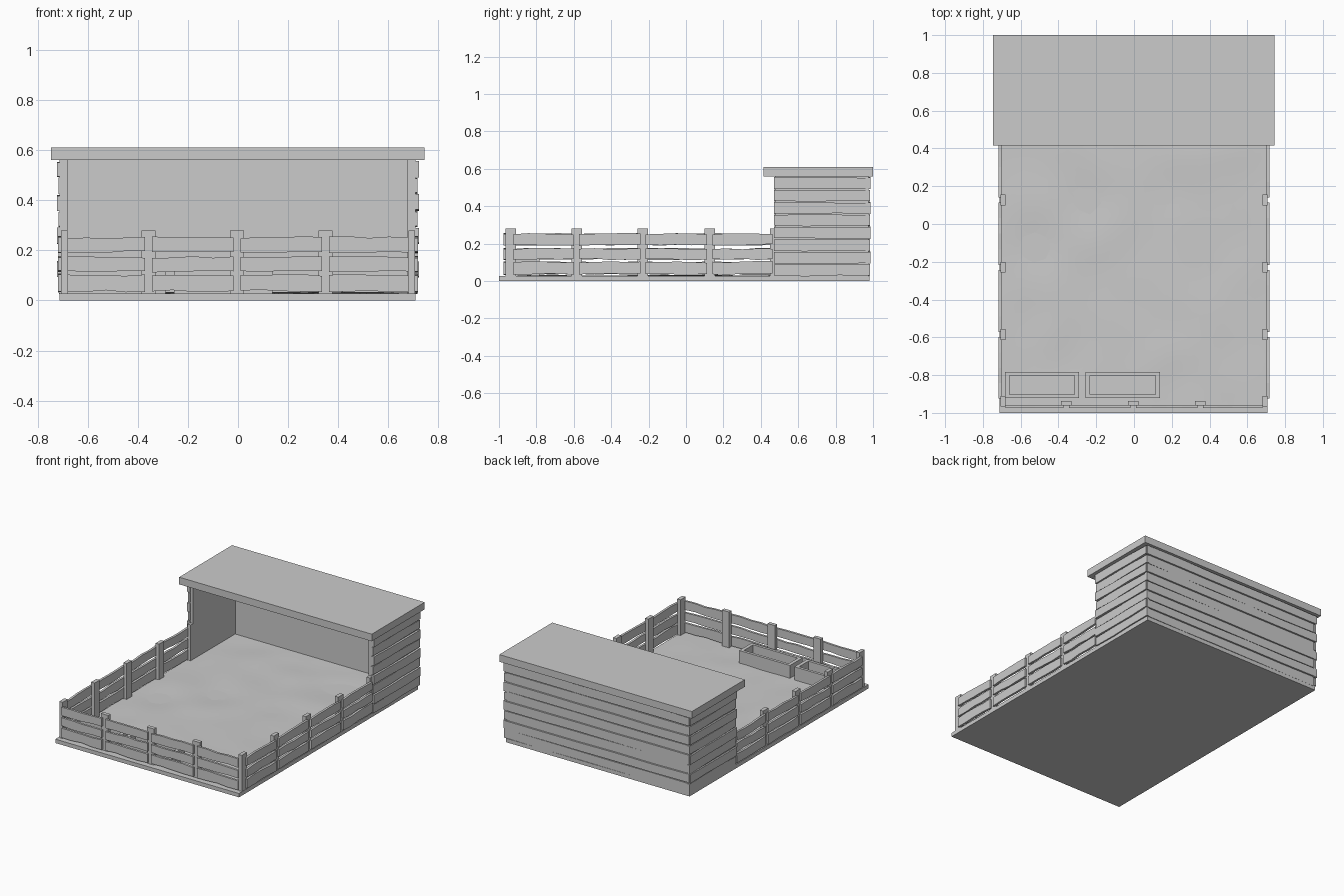
import bpy, bmesh, math, random
from mathutils import Vector, noise

if "Cube" in bpy.data.objects:
    bpy.data.objects.remove(bpy.data.objects["Cube"])

random.seed(4)


def mesh_object(name, bm):
    bmesh.ops.recalc_face_normals(bm, faces=bm.faces)
    me = bpy.data.meshes.new(name)
    bm.to_mesh(me)
    bm.free()
    ob = bpy.data.objects.new(name, me)
    bpy.context.collection.objects.link(ob)
    return ob


def box(name, x0, x1, y0, y1, z0, z1):
    bm = bmesh.new()
    bmesh.ops.create_cube(bm, size=1)
    for v in bm.verts:
        v.co = Vector(((x0 + x1) / 2 + v.co.x * (x1 - x0),
                       (y0 + y1) / 2 + v.co.y * (y1 - y0),
                       (z0 + z1) / 2 + v.co.z * (z1 - z0)))
    return mesh_object(name, bm)


def board(name, a, b, depth0, depth1, z0, z1, along_x, wobble=0.005, cuts=4):
    """Rough-sawn board: rectangular rings along its length with uneven edges."""
    bm = bmesh.new()
    rings = []
    tilt = random.uniform(-wobble, wobble)
    for i in range(cuts + 1):
        t = a + (b - a) * i / cuts
        lo = z0 + random.uniform(-wobble, wobble) * 0.8 + tilt * (i / cuts - 0.5)
        hi = z1 + random.uniform(-wobble, wobble) * 0.8 + tilt * (i / cuts - 0.5)
        ring = []
        for d, z in ((depth0, lo), (depth1, lo), (depth1, hi), (depth0, hi)):
            ring.append(bm.verts.new((t, d, z) if along_x else (d, t, z)))
        rings.append(ring)
    for r, s in zip(rings, rings[1:]):
        for k in range(4):
            bm.faces.new((r[k], r[(k + 1) % 4], s[(k + 1) % 4], s[k]))
    bm.faces.new(rings[0])
    bm.faces.new(rings[-1])
    return mesh_object(name, bm)


# Base slab and softly uneven soil surface
box("base_slab", -0.713, 0.708, -1.0, 0.98, 0.0, 0.027)
bm = bmesh.new()
bmesh.ops.create_grid(bm, x_segments=24, y_segments=32, size=1)
for v in bm.verts:
    edge = min(1, 5 * (1 - max(abs(v.co.x), abs(v.co.y))))
    x, y = v.co.x * 0.70, v.co.y * 0.95 - 0.01
    v.co = Vector((x, y, 0.030 + 0.009 * edge * noise.noise(Vector((x * 4, y * 4, 1)))))
soil = mesh_object("soil_surface", bm)
for p in soil.data.polygons:
    p.use_smooth = True

# Fence posts: sides (including corners), then front
SIDE_Y = [-0.938, -0.585, -0.23, 0.127, 0.477]
FRONT_X = [-0.695, -0.358, -0.004, 0.35, 0.695]
for s in (-1, 1):
    for y in SIDE_Y:
        a, b = sorted((s * 0.68, s * 0.706))
        box("side_post", a, b, y - 0.028, y + 0.028, 0.02, 0.28)
for x in FRONT_X[1:-1]:
    box("front_post", x - 0.028, x + 0.028, -0.962, -0.936, 0.02, 0.28)

# Three rails per fence bay, fixed to the outside of the posts
RAILS = [(0.037, 0.102), (0.116, 0.173), (0.193, 0.252)]
for z0, z1 in RAILS:
    for y0, y1 in zip(SIDE_Y, SIDE_Y[1:]):
        for s in (-1, 1):
            board("side_rail", y0 + 0.014, y1 - 0.014, s * 0.702, s * 0.718, z0, z1, False)
    for x0, x1 in zip(FRONT_X, FRONT_X[1:]):
        board("front_rail", x0 + 0.014, x1 - 0.014, -0.975, -0.960, z0, z1, True)

# Shelter inner walls
box("left_wall", -0.712, -0.68, 0.475, 0.975, 0.02, 0.565)
box("right_wall", 0.677, 0.708, 0.475, 0.975, 0.02, 0.565)
box("back_wall", -0.70, 0.70, 0.945, 0.975, 0.02, 0.565)

# Shelter cladding, every other board slightly proud
for i in range(8):
    z0 = 0.028 + i * 0.0665
    z1 = z0 + 0.06
    proud = 0.006 if i % 2 else 0.0
    for s in (-1, 1):
        board("side_cladding", 0.47, 0.985, s * 0.70, s * (0.717 + proud), z0, z1, False, 0.004, 3)
    board("back_cladding", -0.715, 0.715, 0.96, 0.981 + proud, z0, z1, True, 0.003, 5)

# Flat roof
box("roof", -0.746, 0.744, 0.415, 1.0, 0.56, 0.61)

# Two open troughs near the front fence
for x0 in (-0.683, -0.256):
    bm = bmesh.new()
    x1, y0, y1, top, floor = x0 + 0.393, -0.922, -0.783, 0.12, 0.055
    loops = []
    for inset, z in ((0, 0.02), (0, top), (0.024, top), (0.024, floor)):
        xa, xb, ya, yb = x0 + inset, x1 - inset, y0 + inset * 0.8, y1 - inset * 0.8
        loops.append([bm.verts.new((x, y, z)) for x, y in ((xa, ya), (xb, ya), (xb, yb), (xa, yb))])
    for r, q in zip(loops, loops[1:]):
        for k in range(4):
            bm.faces.new((r[k], r[(k + 1) % 4], q[(k + 1) % 4], q[k]))
    bm.faces.new(loops[0])
    bm.faces.new(loops[-1])
    mesh_object("trough", bm)
